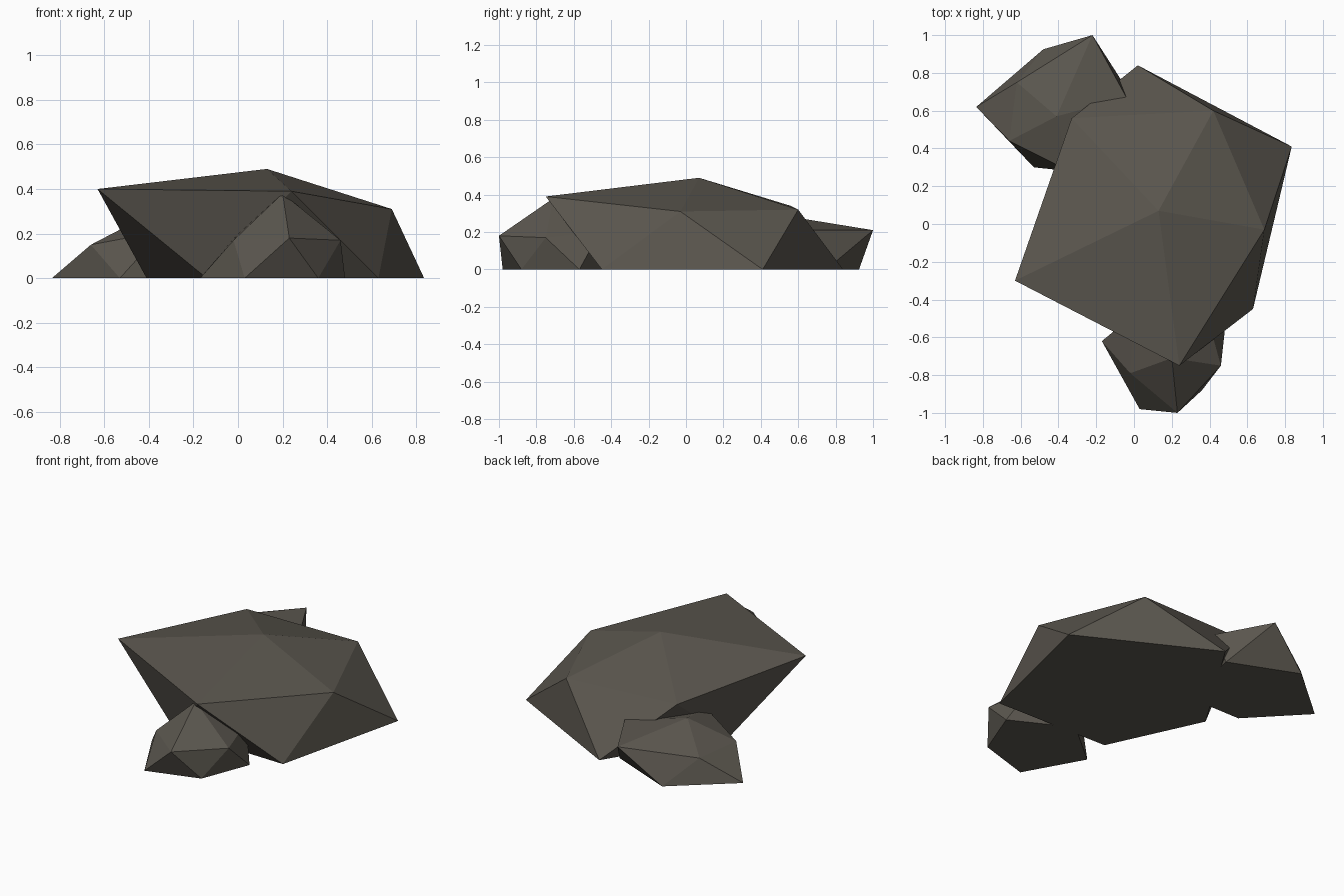
import bpy
import bmesh

cube = bpy.data.objects.get("Cube")
if cube:
    bpy.data.objects.remove(cube, do_unlink=True)

# Single stone colour
stone = bpy.data.materials.new("dark_stone")
stone.use_nodes = True
colour = (0.105, 0.095, 0.078, 1)
stone.diffuse_color = colour
shader = stone.node_tree.nodes["Principled BSDF"]
shader.inputs["Base Color"].default_value = colour
shader.inputs["Roughness"].default_value = 0.9


def rock(name, peak, shoulders, base):
    """Faceted boulder: a fan of five faces on top, a zigzag band, a flat base.
    Shoulder i sits between base points i and i + 1."""
    bm = bmesh.new()
    top = bm.verts.new(peak)
    upper = [bm.verts.new(p) for p in shoulders]
    lower = [bm.verts.new((x, y, 0)) for x, y in base]
    count = len(upper)
    for i in range(count):
        j = (i + 1) % count
        bm.faces.new((top, upper[i], upper[j]))
        bm.faces.new((upper[i], lower[i], lower[j]))
        bm.faces.new((upper[i], lower[j], upper[j]))
    bm.faces.new(lower[::-1])
    bmesh.ops.recalc_face_normals(bm, faces=bm.faces)
    mesh = bpy.data.meshes.new(name)
    bm.to_mesh(mesh)
    bm.free()
    mesh.materials.append(stone)
    obj = bpy.data.objects.new(name, mesh)
    bpy.context.collection.objects.link(obj)
    return obj


# Large slab in the middle
rock("large_rock", (0.13, 0.07, 0.49),
     [(0.24, -0.75, 0.39), (0.69, -0.03, 0.31), (0.42, 0.60, 0.32),
      (-0.33, 0.56, 0.34), (-0.63, -0.30, 0.40)],
     [(-0.14, -0.43), (0.63, -0.45), (0.835, 0.41), (0.02, 0.84), (-0.41, 0.15)])

# Small boulder at the front
rock("front_rock", (0.20, -0.71, 0.38),
     [(-0.02, -0.79, 0.17), (0.23, -1.0, 0.18), (0.46, -0.75, 0.17),
      (0.38, -0.46, 0.20), (0.0, -0.48, 0.20)],
     [(0.12, -0.38), (-0.17, -0.62), (0.03, -0.98), (0.36, -0.88),
      (0.48, -0.57)][1:] + [(0.12, -0.38)])

# Low boulder at the back
rock("back_rock", (-0.41, 0.57, 0.28),
     [(-0.66, 0.44, 0.15), (-0.34, 0.28, 0.21), (-0.04, 0.67, 0.21),
      (-0.22, 1.0, 0.21), (-0.62, 0.75, 0.15)],
     [(-0.835, 0.62), (-0.53, 0.30), (-0.15, 0.30), (-0.06, 0.75), (-0.48, 0.925)])
